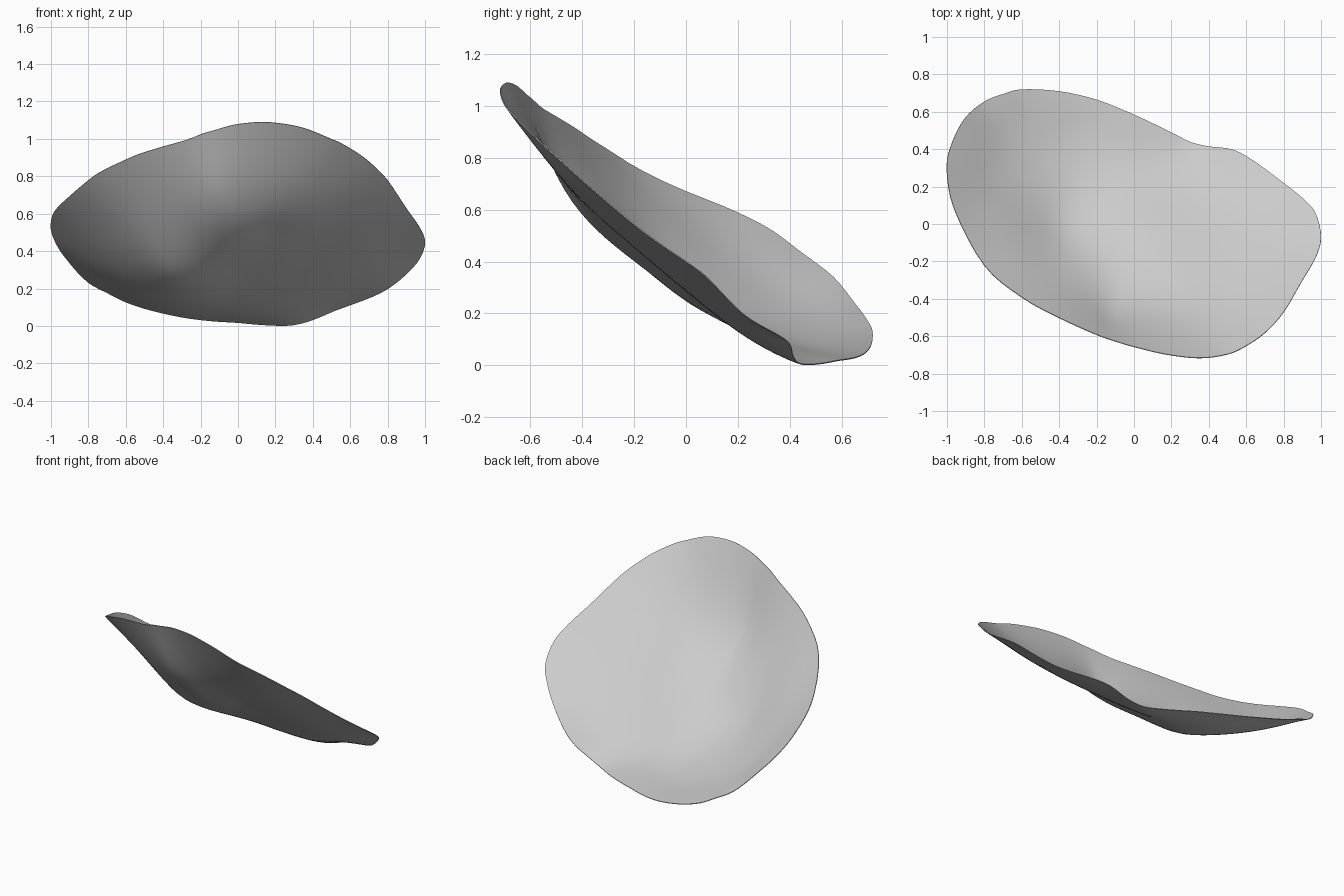
import bpy
import bmesh
import math
from mathutils import Vector

cube = bpy.data.objects.get("Cube")
if cube:
    bpy.data.objects.remove(cube)

# Rim of the shell, counter-clockwise from the left tip
RIM = [(-1, .3, .54), (-.96, .08, .64), (-.8, -.22, .78), (-.6, -.39, .89),
       (-.4, -.5, .96), (-.2, -.59, 1.025), (-.1, -.625, 1.055), (0, -.655, 1.08),
       (.17, -.695, 1.09), (.35, -.715, 1.06), (.5, -.695, 1), (.6, -.65, .95),
       (.7, -.58, .88), (.8, -.47, .78), (.9, -.3, .63), (.97, -.18, .53),
       (1, -.07, .45), (.97, .06, .36), (.9, .14, .28), (.8, .22, .2),
       (.63, .345, .125), (.52, .4, .085), (.4, .415, .035), (.3, .44, .008),
       (.2, .49, .005), (0, .585, .02), (-.2, .665, .035), (-.4, .71, .07),
       (-.6, .72, .13), (-.7, .695, .18), (-.8, .655, .235), (-.9, .57, .34),
       (-.97, .44, .44)]

# Inner points: a nearly flat floor and a rising flank with a fold between
FLOOR = [(-.13, -.5, .75), (.25, -.5, .75), (.6, -.5, .765),
         (-.27, -.25, .49), (.2, -.25, .497), (.6, -.25, .52),
         (-.38, -.05, .312), (0, 0, .285), (.3, 0, .29), (.7, 0, .325),
         (-.4, .25, .16), (.1, .25, .105), (.5, .25, .135), (-.3, .5, .07)]
FLANK = [(-.6, -.2, .63), (-.66, -.03, .5), (-.75, .3, .33), (-.7, .5, .22)]


def kernel(ax, ay, bx, by):
    d2 = (ax - bx) ** 2 + (ay - by) ** 2
    return d2 * math.log(d2) if d2 > 1e-12 else 0.0


def solve(rows):
    """Gaussian elimination on an augmented matrix."""
    n = len(rows)
    for i in range(n):
        p = max(range(i, n), key=lambda k: abs(rows[k][i]))
        rows[i], rows[p] = rows[p], rows[i]
        for k in range(i + 1, n):
            f = rows[k][i] / rows[i][i]
            if f:
                rows[k] = [a - f * b for a, b in zip(rows[k], rows[i])]
    out = [0.0] * n
    for i in reversed(range(n)):
        rest = sum(rows[i][k] * out[k] for k in range(i + 1, n))
        out[i] = (rows[i][n] - rest) / rows[i][i]
    return out


def thin_plate(points):
    """Smooth height function through the given points."""
    rows = [[kernel(x, y, p[0], p[1]) for p in points] + [1, x, y, z]
            for x, y, z in points]
    for axis in (lambda p: 1, lambda p: p[0], lambda p: p[1]):
        rows.append([axis(p) for p in points] + [0, 0, 0, 0])
    w = solve(rows)

    def height(x, y):
        bend = sum(k * kernel(x, y, p[0], p[1]) for k, p in zip(w, points))
        return bend + w[-3] + w[-2] * x + w[-1] * y
    return height


def smooth_loop(points, steps):
    """Closed Catmull-Rom curve in plan."""
    out, n = [], len(points)
    for i in range(n):
        a, b, c, d = (Vector(points[(i + k) % n][:2]) for k in (-1, 0, 1, 2))
        for s in range(steps):
            t = s / steps
            out.append(0.5 * (2 * b + (c - a) * t + (2 * a - 5 * b + 4 * c - d) * t ** 2
                              + (3 * b - a - 3 * c + d) * t ** 3))
    return out


height = thin_plate(RIM + FLOOR + FLANK)
outline = smooth_loop(RIM, 4)

# Thin curved sheet: rings from the rim inward to the middle
bm = bmesh.new()
n = len(outline)
RINGS = 20
previous = None
for k in range(RINGS):
    scale = 1 - k / RINGS
    loop = [bm.verts.new((p.x * scale, p.y * scale, height(p.x * scale, p.y * scale)))
            for p in outline]
    if previous:
        for i in range(n):
            j = (i + 1) % n
            bm.faces.new((previous[i], previous[j], loop[j], loop[i]))
    previous = loop
hub = bm.verts.new((0, 0, height(0, 0)))
for i in range(n):
    bm.faces.new((previous[i], previous[(i + 1) % n], hub))

# A hair of thickness with a crisp rim
bm.normal_update()
bmesh.ops.solidify(bm, geom=bm.faces[:], thickness=0.004)
bmesh.ops.recalc_face_normals(bm, faces=bm.faces)

mesh = bpy.data.meshes.new("curved_shell")
bm.to_mesh(mesh)
bm.free()
shell = bpy.data.objects.new("curved_shell", mesh)
bpy.context.collection.objects.link(shell)

# Plain grey material
grey = bpy.data.materials.new("light_grey")
grey.use_nodes = True
colour = (0.6, 0.6, 0.6, 1)
grey.diffuse_color = colour
grey.node_tree.nodes["Principled BSDF"].inputs["Base Color"].default_value = colour
mesh.materials.append(grey)

bpy.ops.object.select_all(action='DESELECT')
shell.select_set(True)
bpy.context.view_layer.objects.active = shell
bpy.ops.object.shade_smooth_by_angle(angle=math.radians(50))
